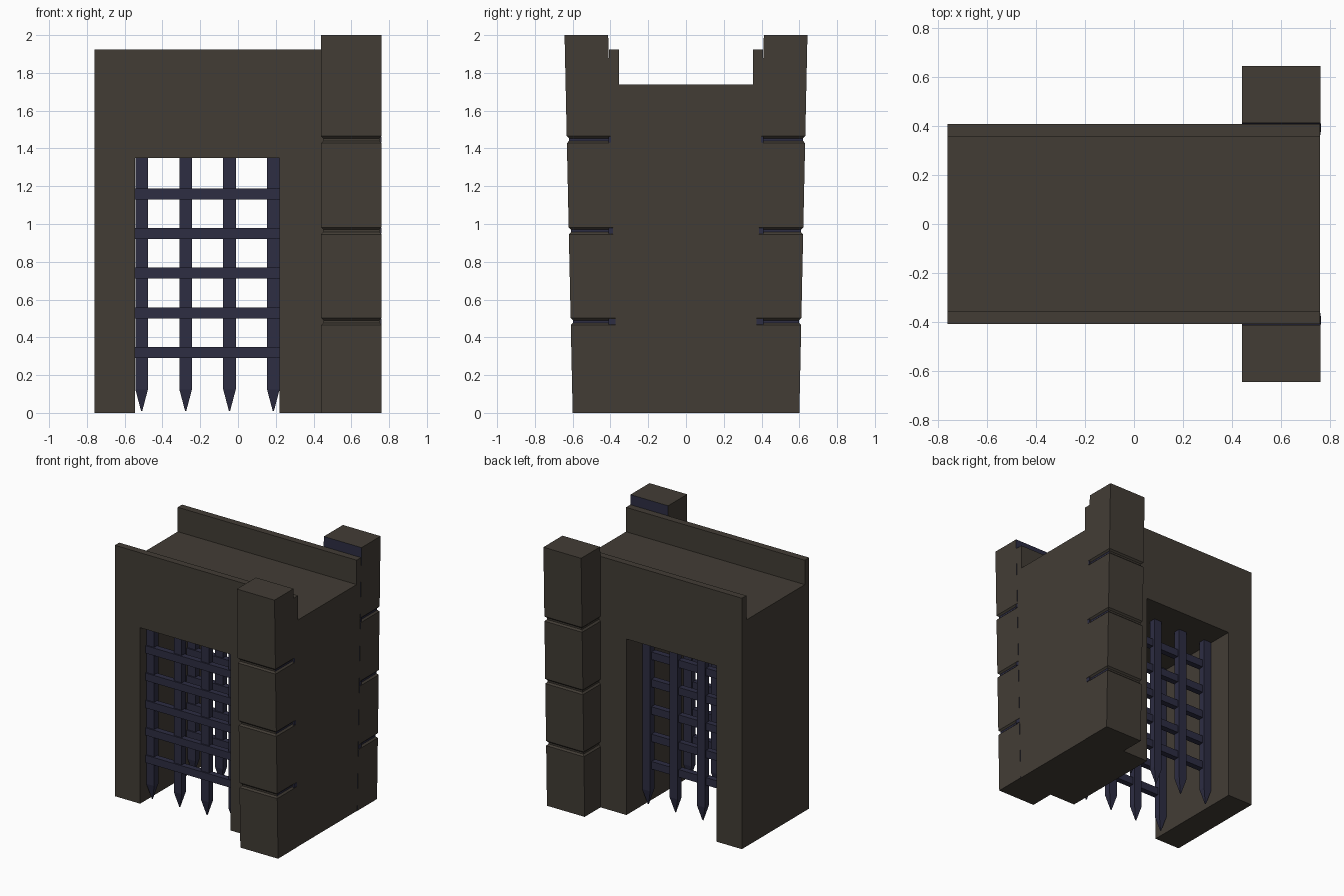
import bpy, bmesh

if "Cube" in bpy.data.objects:
    bpy.data.objects.remove(bpy.data.objects["Cube"])


def material(name, rgb):
    m = bpy.data.materials.new(name)
    m.diffuse_color = (*rgb, 1)
    m.use_nodes = True
    m.node_tree.nodes["Principled BSDF"].inputs["Base Color"].default_value = m.diffuse_color
    return m


STONE = material("dark stone", (0.055, 0.046, 0.036))
IRON = material("blue iron", (0.026, 0.026, 0.055))


def finish(name, bm, *mats):
    bmesh.ops.recalc_face_normals(bm, faces=bm.faces)
    me = bpy.data.meshes.new(name)
    bm.to_mesh(me)
    bm.free()
    for m in mats:
        me.materials.append(m)
    ob = bpy.data.objects.new(name, me)
    bpy.context.collection.objects.link(ob)
    return ob


def loft(bm, rings):
    """Join a stack of equal rings and cap both ends."""
    vs = [[bm.verts.new(p) for p in r] for r in rings]
    n = len(rings[0])
    for a, b in zip(vs, vs[1:]):
        for i in range(n):
            j = (i + 1) % n
            bm.faces.new((a[i], a[j], b[j], b[i]))
    bm.faces.new(vs[0])
    bm.faces.new(vs[-1])


def rect(x0, x1, y0, y1, z):
    return [(x0, y0, z), (x1, y0, z), (x1, y1, z), (x0, y1, z)]


def box(bm, x0, x1, y0, y1, z0, z1):
    loft(bm, [rect(x0, x1, y0, y1, z0), rect(x0, x1, y0, y1, z1)])


# Gate wall: outline with doorway, extruded front to back
XR = 0.758
outline = [(-0.76, 0), (-0.545, 0), (-0.545, 1.35), (0.22, 1.35),
           (0.22, 0), (XR, 0), (XR, 1.738), (-0.76, 1.738)]
bm = bmesh.new()
loft(bm, [[(x, y, z) for x, z in outline] for y in (-0.408, 0.408)])
finish("gate_wall", bm, STONE)

# Parapets along the front and back of the walkway
for side, s in (("front", -1), ("back", 1)):
    bm = bmesh.new()
    y0, y1 = sorted((s * 0.355, s * 0.408))
    box(bm, -0.76, XR, y0, y1, 1.738, 1.925)
    finish(side + "_parapet", bm, STONE)

# Leaning corner pillars with three recessed joints each
GROOVES = (0.465, 0.945, 1.428)
D, H = 0.012, 0.037
for side, s in (("front", -1), ("back", 1)):
    levels = [(0, 0)]
    for z in GROOVES:
        levels += [(z, 0), (z + 0.012, D), (z + H - 0.012, D), (z + H, 0)]
    levels.append((2.0, 0))
    rings = []
    for z, d in levels:
        inner, outer = 0.362 + 0.025 * z, 0.6 + 0.0215 * z
        y0, y1 = sorted((s * inner, s * (outer - d)))
        rings.append(rect(0.44 + d, 0.76 - d, y0, y1, z))
    bm = bmesh.new()
    loft(bm, rings)
    bmesh.ops.recalc_face_normals(bm, faces=bm.faces)
    for f in bm.faces:
        f.normal_update()
        c = f.calc_center_median()
        # inner faces and the outer-end groove bottoms are blue
        if f.normal.y * s < -0.9 or (f.normal.x > 0.9 and c.x < 0.755):
            f.material_index = 1
    finish(side + "_pillar", bm, STONE, IRON)

    # joints carried on across the wall end
    bm = bmesh.new()
    for z in GROOVES:
        y0, y1 = sorted((s * (0.362 + 0.025 * z), s * 0.41))
        box(bm, 0.755, 0.7605, y0, y1, z + 0.004, z + H - 0.004)
    finish(side + "_joint_ends", bm, IRON)

# Two iron grilles with pointed uprights
for side, y in (("front", -0.31), ("back", 0.19)):
    bm = bmesh.new()
    for x in (-0.51, -0.277, -0.045, 0.187):
        w, t = 0.0335, 0.025
        loft(bm, [rect(x - 0.003, x + 0.003, y - 0.002, y + 0.002, 0.01),
                  rect(x - w, x + w, y - t, y + t, 0.125),
                  rect(x - w, x + w, y - t, y + t, 1.355)])
    finish(side + "_grille_uprights", bm, IRON)
    bm = bmesh.new()
    for i in range(5):
        z = 0.32 + 0.21 * i
        box(bm, -0.55, 0.225, y - 0.035, y + 0.01, z - 0.029, z + 0.029)
    finish(side + "_grille_crossbars", bm, IRON)
